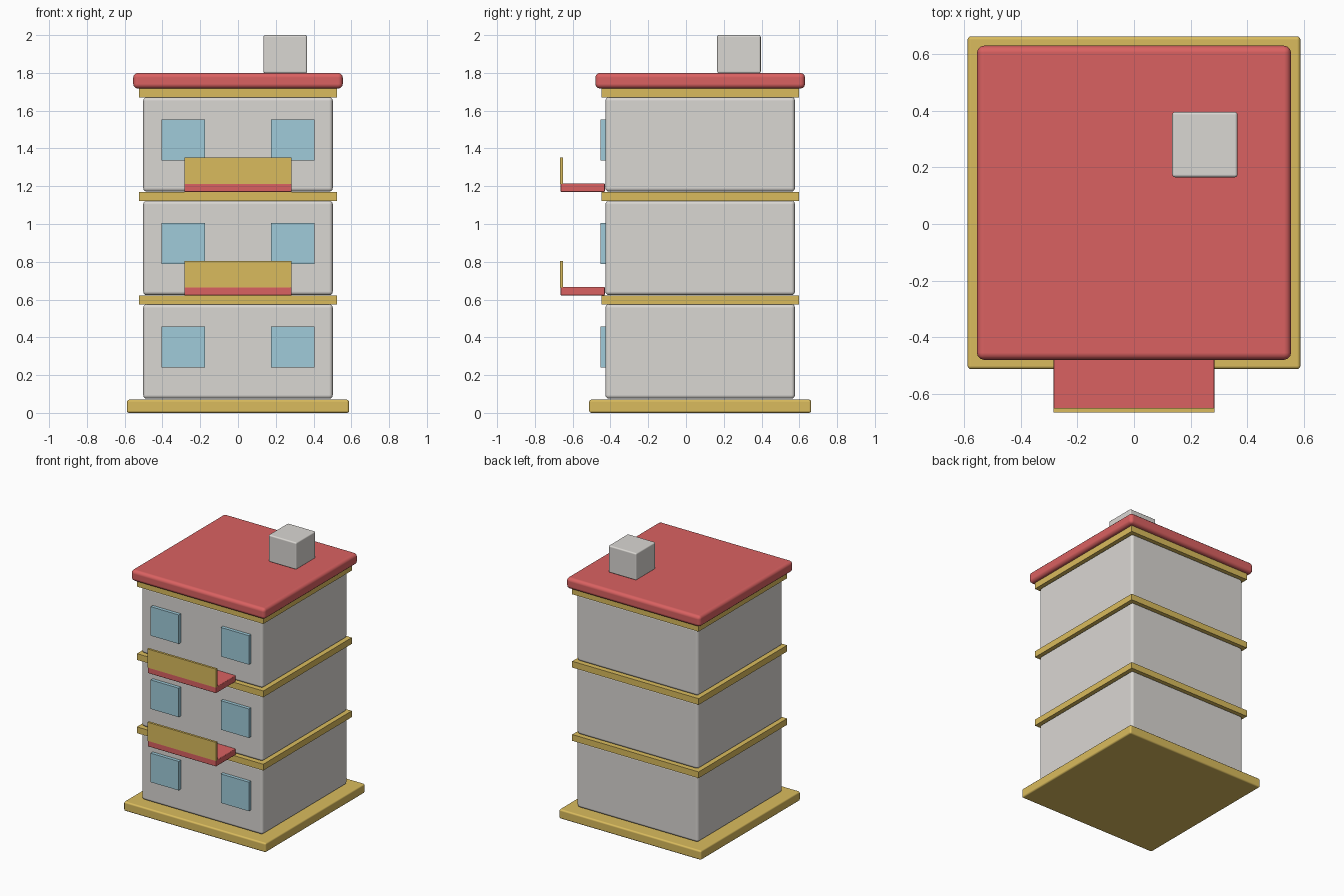
import bpy
import bmesh
from mathutils import Vector

if "Cube" in bpy.data.objects:
    bpy.data.objects.remove(bpy.data.objects["Cube"], do_unlink=True)


def material(name, rgb):
    m = bpy.data.materials.new(name)
    m.use_nodes = True
    colour = (*rgb, 1.0)
    m.diffuse_color = colour
    m.node_tree.nodes["Principled BSDF"].inputs["Base Color"].default_value = colour
    return m


wall = material("wall_grey", (0.7, 0.68, 0.65))
red = material("roof_red", (0.7, 0.12, 0.12))
gold = material("trim_gold", (0.7, 0.5, 0.11))
glass = material("window_blue", (0.35, 0.6, 0.7))


def box(name, low, high, mat, bevel=0.0):
    """Axis-aligned block between two corners, with optional rounded edges."""
    low, high = Vector(low), Vector(high)
    bm = bmesh.new()
    bmesh.ops.create_cube(bm, size=1)
    bmesh.ops.scale(bm, vec=high - low, verts=bm.verts)
    bmesh.ops.translate(bm, vec=(low + high) / 2, verts=bm.verts)
    mesh = bpy.data.meshes.new(name)
    bm.to_mesh(mesh)
    bm.free()
    mesh.materials.append(mat)
    obj = bpy.data.objects.new(name, mesh)
    bpy.context.collection.objects.link(obj)
    if bevel:
        mesh.shade_smooth()
        mod = obj.modifiers.new("rounded_edges", "BEVEL")
        mod.width = bevel
        mod.segments = 3
        mod.harden_normals = True
    return obj


CENTRE_Y = 0.075   # the tower sits behind the balconies
STOREY = 0.548     # height from one floor to the next


def slab(name, half, bottom, top, mat, bevel=0.0):
    """Square block centred on the tower axis."""
    return box(name, (-half, CENTRE_Y - half, bottom),
               (half, CENTRE_Y + half, top), mat, bevel)


# Ground plinth
slab("base_plinth", 0.588, 0, 0.07, gold, 0.012)

for i in range(3):
    z = i * STOREY
    n = i + 1
    # Storey block with the trim band on top of it
    slab(f"storey_{n}", 0.502, z + 0.075, z + 0.576, wall, 0.02)
    slab(f"trim_band_{n}", 0.523, z + 0.574, z + 0.621, gold)

    # Pair of front windows
    for side, x in (("right", -0.29), ("left", 0.29)):
        box(f"window_{n}_{side}", (x - 0.116, -0.452, z + 0.24),
            (x + 0.116, -0.42, z + 0.457), glass)

    # Balcony on the upper storeys
    if i:
        box(f"balcony_floor_{n}", (-0.284, -0.664, z + 0.073),
            (0.284, -0.43, z + 0.119), red, 0.005)
        box(f"balcony_rail_{n}", (-0.284, -0.667, z + 0.117),
            (0.284, -0.65, z + 0.256), gold)

# Roof and chimney
slab("roof", 0.555, 1.717, 1.8, red, 0.025)
box("chimney", (0.135, 0.165, 1.798), (0.366, 0.396, 2.0), wall, 0.01)
